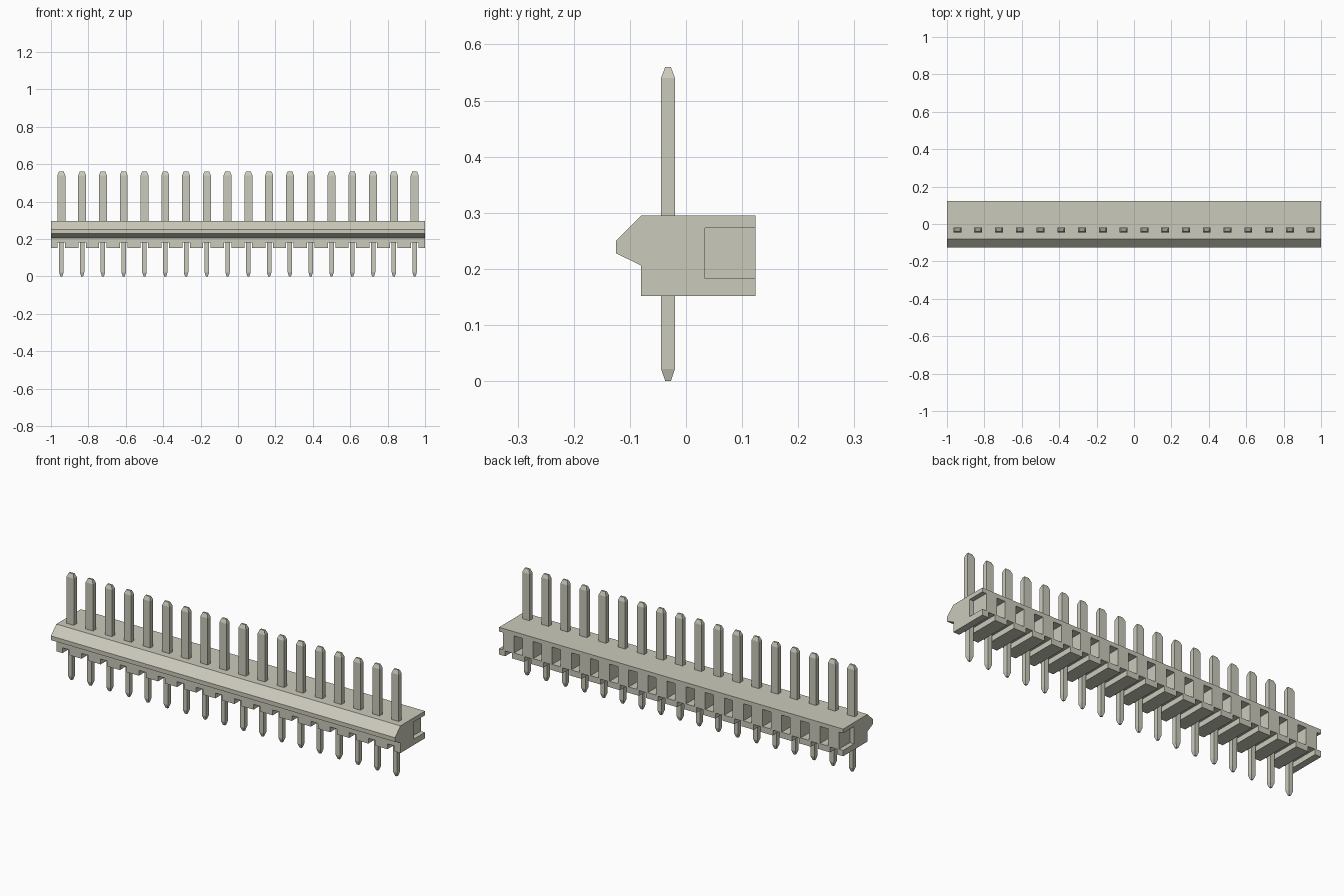
import bpy, bmesh
from mathutils import Matrix

if "Cube" in bpy.data.objects:
    bpy.data.objects.remove(bpy.data.objects["Cube"])

COUNT = 18
PITCH = 2.0 / COUNT
PIN_Y = -0.032

mat = bpy.data.materials.new("warm grey")
mat.use_nodes = True
colour = (0.60, 0.59, 0.50, 1)
mat.diffuse_color = colour
mat.node_tree.nodes["Principled BSDF"].inputs["Base Color"].default_value = colour


def make_object(name, bm):
    bmesh.ops.recalc_face_normals(bm, faces=bm.faces)
    mesh = bpy.data.meshes.new(name)
    bm.to_mesh(mesh)
    bm.free()
    mesh.materials.append(mat)
    obj = bpy.data.objects.new(name, mesh)
    bpy.context.collection.objects.link(obj)
    return obj


def add_box(bm, x, y, z):
    """Box from three (low, high) ranges."""
    size = [b - a for a, b in (x, y, z)]
    mid = [(a + b) / 2 for a, b in (x, y, z)]
    bmesh.ops.create_cube(bm, size=1, matrix=Matrix.Translation(mid) @ Matrix.Diagonal((*size, 1)))


def add_loft(bm, x, y, sections):
    """Stack of rectangles, each (z, width, depth), joined and capped."""
    rings = [[bm.verts.new((x + sx * w / 2, y + sy * d / 2, z))
              for sx, sy in ((-1, -1), (1, -1), (1, 1), (-1, 1))] for z, w, d in sections]
    for low, high in zip(rings, rings[1:]):
        for i in range(4):
            j = (i + 1) % 4
            bm.faces.new((low[i], low[j], high[j], high[i]))
    bm.faces.new(rings[0][::-1])
    bm.faces.new(rings[-1])


# Housing: side profile with the front ridge, extruded along x
profile = [(-0.08, 0.152), (0.124, 0.152), (0.124, 0.295), (-0.08, 0.295),
           (-0.125, 0.25), (-0.125, 0.228), (-0.08, 0.206)]
bm = bmesh.new()
face = bm.faces.new([bm.verts.new((-1, y, z)) for y, z in profile])
ext = bmesh.ops.extrude_face_region(bm, geom=[face])
bmesh.ops.translate(bm, vec=(2, 0, 0), verts=[v for v in ext["geom"] if isinstance(v, bmesh.types.BMVert)])
housing = make_object("housing", bm)

# Back pockets between the pins (half pockets at the ends) and bottom slots at the pins
bm = bmesh.new()
for i in range(COUNT + 1):
    x = -1 + i * PITCH
    add_box(bm, (x - 0.024, x + 0.024), (0.034, 0.2), (0.183, 0.273))
for i in range(COUNT):
    x = -1 + (i + 0.5) * PITCH
    add_box(bm, (x - 0.02, x + 0.02), (-0.2, 0.2), (0.1, 0.18))
cutter = make_object("pocket_cutter", bm)
cutter.hide_render = True

cut = housing.modifiers.new("pockets", "BOOLEAN")
cut.operation = "DIFFERENCE"
cut.solver = "EXACT"
cut.object = cutter
bpy.context.view_layer.objects.active = housing
bpy.ops.object.modifier_apply(modifier=cut.name)
bpy.data.objects.remove(cutter)

# Pins: broad blades above, narrow tails below, both with tapered tips
upper, lower = bmesh.new(), bmesh.new()
for i in range(COUNT):
    x = -1 + (i + 0.5) * PITCH
    add_loft(upper, x, PIN_Y, [(0.29, 0.042, 0.025), (0.54, 0.042, 0.025), (0.56, 0.026, 0.010)])
    add_loft(lower, x, PIN_Y, [(0, 0.011, 0.010), (0.022, 0.024, 0.025), (0.185, 0.024, 0.025)])
make_object("upper_pins", upper)
make_object("lower_pins", lower)
